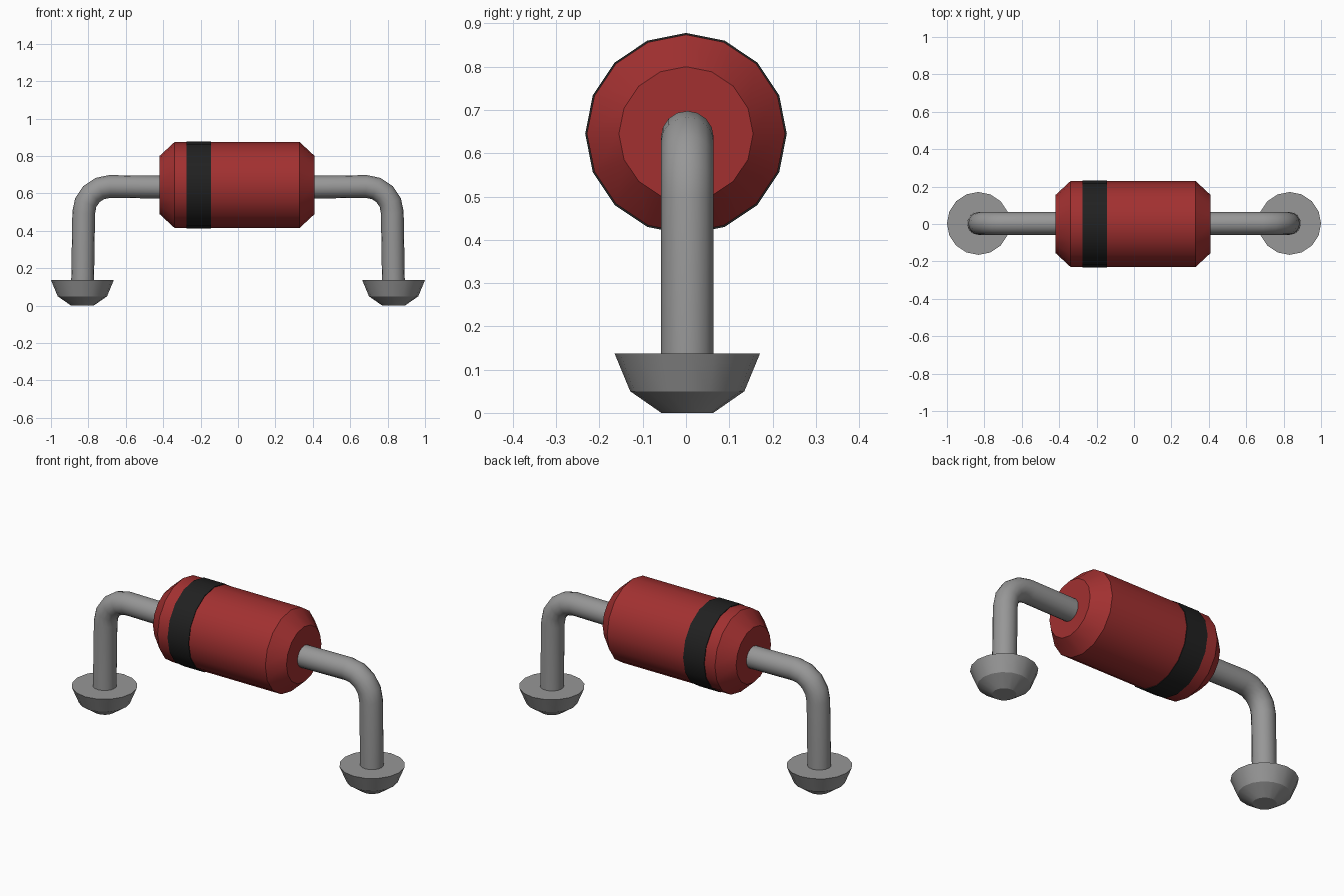
import bpy, bmesh, math
from mathutils import Vector

cube = bpy.data.objects.get("Cube")
if cube:
    bpy.data.objects.remove(cube, do_unlink=True)


def material(name, rgb):
    mat = bpy.data.materials.new(name)
    mat.use_nodes = True
    mat.diffuse_color = (*rgb, 1)
    mat.node_tree.nodes["Principled BSDF"].inputs["Base Color"].default_value = (*rgb, 1)
    return mat


red = material("red", (0.36, 0.03, 0.03))
black = material("black", (0.015, 0.015, 0.015))
grey = material("grey", (0.31, 0.31, 0.31))


def loft(name, path, radii, mat, sides=16):
    """Capped rings swept along a path in the XZ plane."""
    pts = [Vector(p) for p in path]
    across = Vector((0, 1, 0))
    bm = bmesh.new()
    rings = []
    for i, (p, r) in enumerate(zip(pts, radii)):
        before = (p - pts[i - 1]).normalized() if i else Vector()
        after = (pts[i + 1] - p).normalized() if i + 1 < len(pts) else Vector()
        up = (before + after).normalized().cross(across)
        angles = [math.tau * k / sides for k in range(sides)]
        rings.append([bm.verts.new(p + r * (math.cos(a) * up + math.sin(a) * across))
                      for a in angles])
    for a, b in zip(rings, rings[1:]):
        for k in range(sides):
            n = (k + 1) % sides
            bm.faces.new((a[k], a[n], b[n], b[k]))
    bm.faces.new(rings[0])
    bm.faces.new(rings[-1])
    bmesh.ops.recalc_face_normals(bm, faces=bm.faces)
    mesh = bpy.data.meshes.new(name)
    bm.to_mesh(mesh)
    bm.free()
    mesh.materials.append(mat)
    obj = bpy.data.objects.new(name, mesh)
    bpy.context.collection.objects.link(obj)
    bpy.ops.object.select_all(action="DESELECT")
    obj.select_set(True)
    bpy.context.view_layer.objects.active = obj
    bpy.ops.object.shade_smooth_by_angle(angle=math.radians(28))
    return obj


# Chamfered barrel with a painted band
AXIS = 0.645
loft("body", [(x, 0, AXIS) for x in (-0.42, -0.34, 0.33, 0.41)],
     (0.155, 0.229, 0.229, 0.155), red)
loft("band", [(-0.275, 0, AXIS), (-0.145, 0, AXIS)], (0.233, 0.233), black)

# Bent wire leads and the stepped feet they stand in
BEND = 0.14
for side, label in ((-1, "right"), (1, "left")):
    corner = Vector((0.685, 0.003, 0.497))
    path = [(0.36, 0.003, 0.633)]
    for step in range(5):
        a = math.radians(90 - 22.5 * step)
        path.append(corner + BEND * Vector((math.cos(a), 0, math.sin(a))))
    path.append((0.831, 0.003, 0.12))
    loft(label + "_lead", [(side * p[0], p[1], p[2]) for p in path],
         [0.061] * len(path), grey)
    loft(label + "_foot", [(side * 0.832, 0.003, z) for z in (0, 0.05, 0.137)],
         (0.06, 0.132, 0.168), grey)
